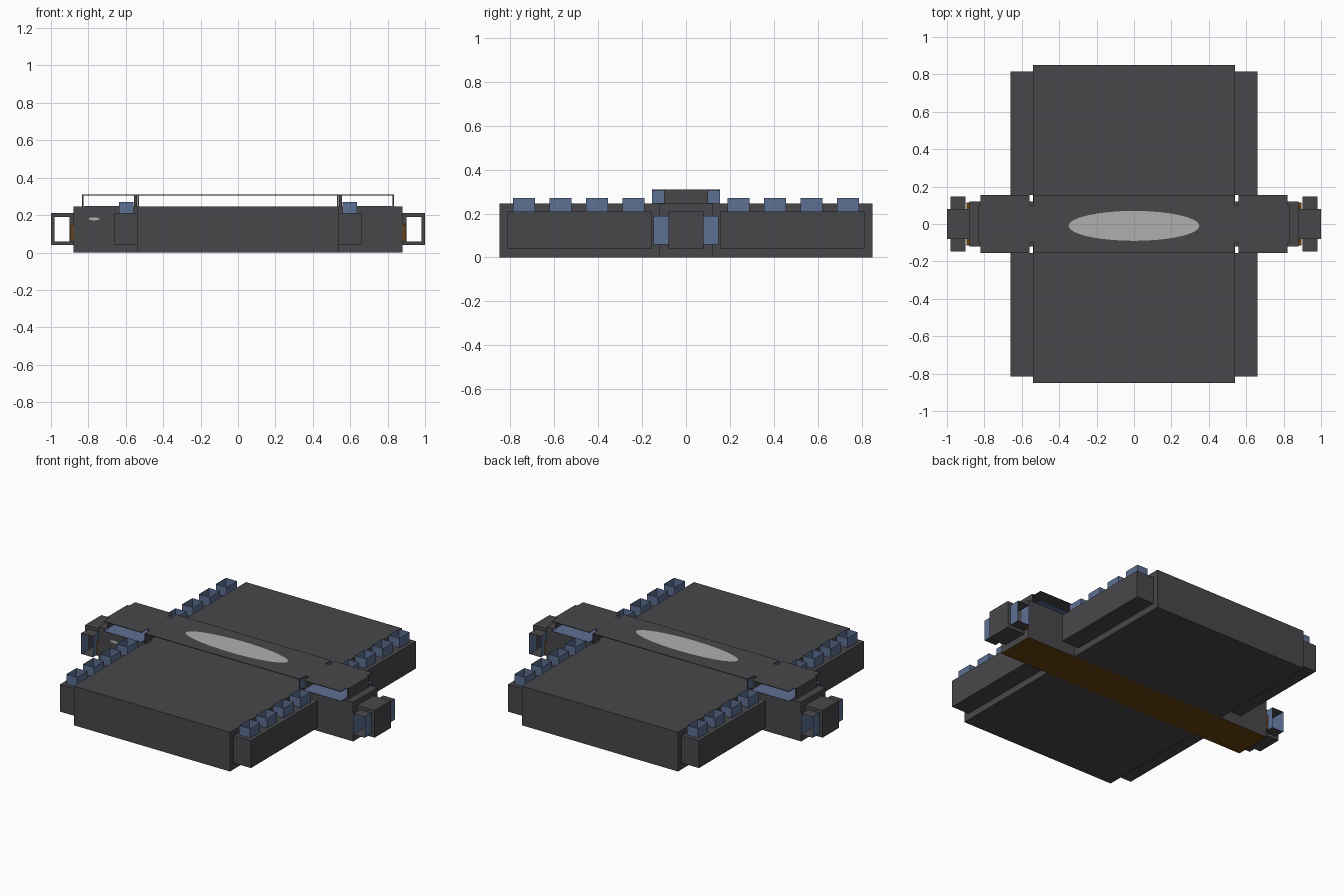
import bpy, bmesh, math

if "Cube" in bpy.data.objects:
    bpy.data.objects.remove(bpy.data.objects["Cube"])

def mat(name, rgb):
    m = bpy.data.materials.new(name)
    m.diffuse_color = (*rgb, 1)
    m.use_nodes = True
    m.node_tree.nodes["Principled BSDF"].inputs["Base Color"].default_value = m.diffuse_color
    return m

DARK = mat("dark_grey", (0.064, 0.064, 0.070))
BLUE = mat("steel_blue", (0.110, 0.160, 0.290))
ORANGE = mat("dark_orange", (0.150, 0.055, 0.005))
LIGHT = mat("light_grey", (0.43, 0.43, 0.43))

def finish(name, bm, mats):
    me = bpy.data.meshes.new(name)
    bm.to_mesh(me)
    bm.free()
    for m in mats:
        me.materials.append(m)
    ob = bpy.data.objects.new(name, me)
    bpy.context.collection.objects.link(ob)
    return ob

def box(name, x, y, z, mats=(DARK,), drop=None, paint=None):
    """Box from ranges; drop(normal) removes faces, paint(normal) gives a material index."""
    x, y, z = sorted(x), sorted(y), sorted(z)
    bm = bmesh.new()
    bmesh.ops.create_cube(bm, size=1)
    for v in bm.verts:
        v.co = [r[0] if c < 0 else r[1] for c, r in zip(v.co, (x, y, z))]
    bm.normal_update()
    if paint:
        for f in bm.faces:
            f.material_index = paint(f.normal)
    if drop:
        bmesh.ops.delete(bm, geom=[f for f in bm.faces if drop(f.normal)], context='FACES')
    return finish(name, bm, mats)

def disc(name, centre, rx, r2, upright=False):
    bm = bmesh.new()
    vs = []
    for i in range(32):
        a = math.tau * i / 32
        u, w = rx * math.cos(a), r2 * math.sin(a)
        off = (u, 0, w) if upright else (u, w, 0)
        vs.append(bm.verts.new([c + o for c, o in zip(centre, off)]))
    bm.faces.new(vs)
    return finish(name, bm, (LIGHT,))

def sx(s, a, b):
    return (s * a, s * b)

# central spine with orange underside
box("spine", (-.88, .88), (-.12, .12), (0, .245), (DARK, ORANGE),
    paint=lambda n: 1 if n.z < -.5 else 0)

# front and back slabs, side ledges and the open sockets on them
for t, end in ((-1, "front"), (1, "back")):
    box(end + "_slab", (-.54, .54), sx(t, .12, .85), (0, .245))
    for s, side in ((-1, "left"), (1, "right")):
        box(f"{end}_{side}_ledge", sx(s, .54, .66), sx(t, .155, .815), (.04, .21))
        for i in range(4):
            y = .24 + i * .166
            box(f"{end}_{side}_socket_{i + 1}", sx(s, .56, .635), sx(t, y - .05, y + .05),
                (.21, .27), (BLUE,), drop=lambda n: abs(n.z) > .5)

# raised top plate, notched at the posts
box("top_plate_middle", (-.535, .535), (-.155, .155), (.306, .31))
for s, side in ((-1, "left"), (1, "right")):
    box(side + "_top_plate_neck", sx(s, .535, .56), (-.1, .1), (.306, .31))
    box(side + "_top_plate_end", sx(s, .56, .82), (-.155, .155), (.306, .31))
    box(side + "_top_plate_tip", sx(s, .82, .835), (-.1, .1), (.306, .31))
    # blue floor of the through channel
    box(side + "_channel_floor", sx(s, .56, .82), (-.155, .155), (.245, .249), (BLUE,))
    # walls holding the plate
    box(side + "_end_wall", sx(s, .825, .835), (-.1, .1), (.245, .306))
    box(side + "_inner_wall", sx(s, .54, .555), (-.1, .1), (.245, .306))
    for t in (-1, 1):
        box(side + "_post", sx(s, .53, .538), sx(t, .1, .155), (.245, .306), (DARK, BLUE),
            paint=lambda n, s=s: 1 if n.x * s > .5 else 0)

    # end coupling: square sleeve with an open tube running through it
    for nm, x, z in (("top", (.88, 1), (.19, .21)), ("bottom", (.88, 1), (.04, .06)),
                     ("outer", (.98, 1), (.06, .19)), ("inner", (.88, .9), (.06, .19))):
        box(f"{side}_sleeve_{nm}", sx(s, *x), (-.08, .08), z)
    box(side + "_tube", sx(s, .9, .98), (-.148, .148), (.06, .19), (DARK, BLUE),
        drop=lambda n: abs(n.y) > .5, paint=lambda n: 1 if abs(n.x) > .5 else 0)
    box(side + "_orange_pad", sx(s, .88, .895), (-.115, .115), (.06, .15), (ORANGE,))

# light markings
disc("top_marking", (0, -.01, .3125), .35, .08)
disc("front_spot", (-.77, -.122, .18), .03, .008, upright=True)
